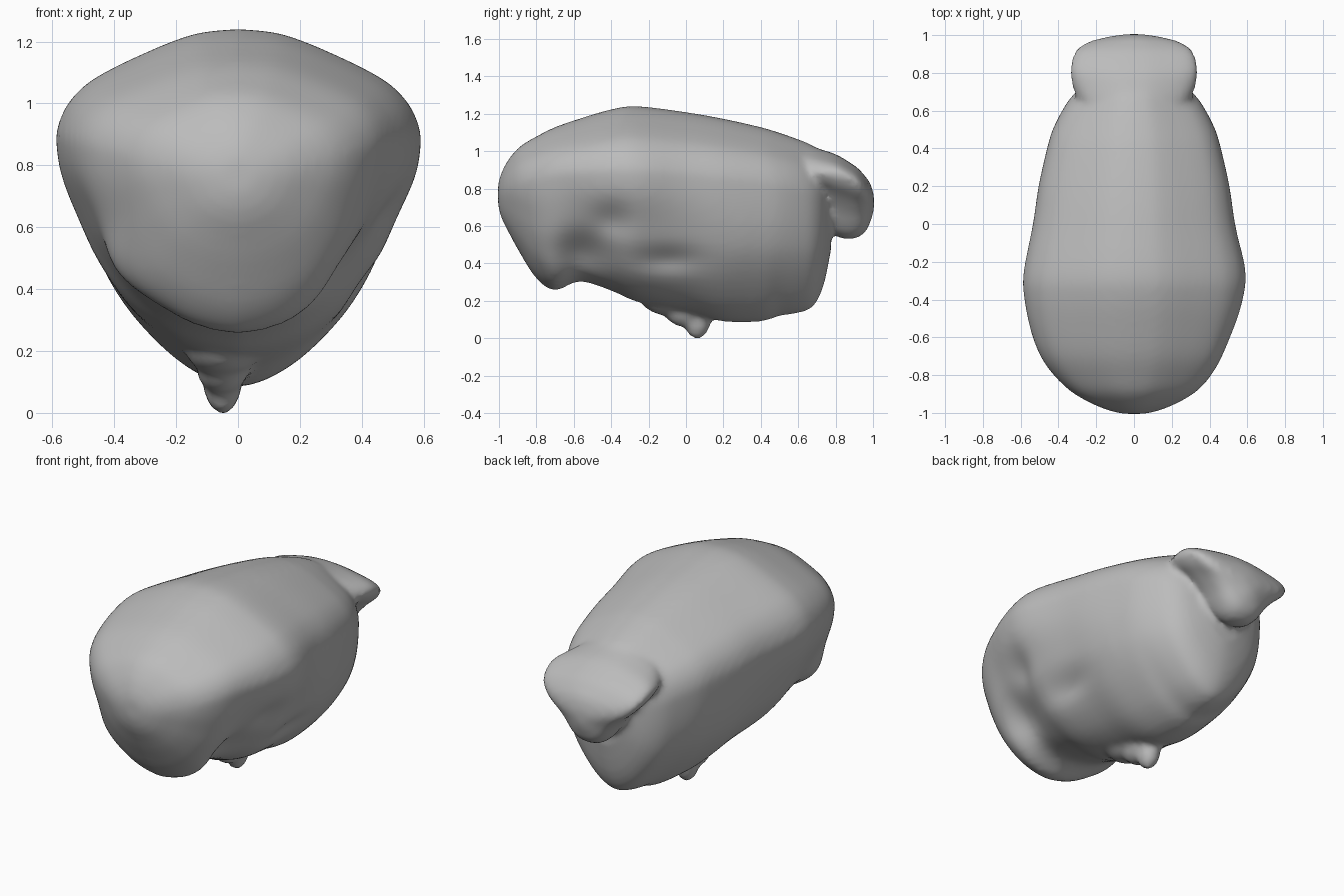
import bpy, bmesh, math
from mathutils import Vector

default = bpy.data.objects.get("Cube")
if default:
    bpy.data.objects.remove(default, do_unlink=True)

grey = bpy.data.materials.new("stone grey")
grey.use_nodes = True
grey.diffuse_color = (0.5, 0.5, 0.5, 1)
grey.node_tree.nodes["Principled BSDF"].inputs["Base Color"].default_value = grey.diffuse_color


def smooth_path(points, steps):
    """Catmull-Rom curve through tuples of any length."""
    pts = [Vector(p) for p in points]
    result = []
    for i in range(len(pts) - 1):
        a, b, c, d = pts[max(i - 1, 0)], pts[i], pts[i + 1], pts[min(i + 2, len(pts) - 1)]
        for s in range(steps):
            t = s / steps
            result.append(b + ((c - a) * t + (a * 2 - b * 5 + c * 4 - d) * t ** 2
                               + (b * 3 - a - c * 3 + d) * t ** 3) / 2)
    return result + [pts[-1]]


def cross_section(upper, lower):
    """Closed smooth outline from the right halves of its roof and underside."""
    half = smooth_path(upper + lower, 3)
    return half + [Vector((-p.x, p.y)) for p in reversed(half[1:-1])]


def loft(bm, rows, front, rear):
    """Skin rings placed along y, blending from the front outline to the rear one.
    row = y, half width, top, widest level, bottom."""
    rings = []
    for y, width, top, mid, bottom in smooth_path(rows, 4):
        blend = min(max((y + .2) / .5, 0), 1)
        outline = [a.lerp(b, blend) for a, b in zip(front, rear)]
        rings.append([bm.verts.new((u * width, y, mid + v * ((top - mid) if v > 0 else (mid - bottom))))
                      for u, v in outline])
    for a, b in zip(rings, rings[1:]):
        for i in range(len(a)):
            j = (i + 1) % len(a)
            bm.faces.new((a[i], a[j], b[j], b[i]))
    bm.faces.new(list(reversed(rings[0])))
    bm.faces.new(rings[-1])


def lump(bm, centre, radii):
    made = bmesh.ops.create_icosphere(bm, subdivisions=3, radius=1)["verts"]
    for v in made:
        v.co = Vector(centre) + Vector([c * r for c, r in zip(v.co, radii)])


def fall_off(co, centre, radii):
    d = sum(((c - m) / r) ** 2 for c, m, r in zip(co, centre, radii))
    return math.exp(-d)


bm = bmesh.new()
roof = [(0, 1), (.2, .97), (.36, .89), (.52, .78), (.7, .64), (.84, .5), (.94, .32), (.99, .13)]

# Heavy torso, broad at the shoulders, fuller in the flanks behind
chest_lower = [(1, 0), (.97, -.17), (.88, -.37), (.77, -.57), (.6, -.77), (.38, -.91), (.18, -.975), (0, -1)]
flank_lower = [(1, 0), (.99, -.17), (.95, -.34), (.86, -.51), (.68, -.69), (.42, -.87), (.18, -.97), (0, -1)]
torso = [
    (-1.005, .06, .81, .75, .69), (-.985, .14, .87, .76, .62), (-.95, .225, .935, .78, .55),
    (-.89, .33, 1.005, .8, .44), (-.8, .425, 1.06, .82, .3), (-.7, .495, 1.11, .84, .235),
    (-.57, .545, 1.155, .85, .285), (-.4, .58, 1.205, .86, .235), (-.26, .585, 1.222, .86, .175),
    (0, .535, 1.19, .84, .12), (.2, .505, 1.155, .82, .07), (.4, .46, 1.11, .8, .07),
    (.5, .43, 1.08, .78, .1), (.6, .38, 1.045, .76, .115), (.68, .325, 1.01, .73, .15),
    (.735, .25, .96, .7, .26), (.775, .13, .88, .64, .45),
]
loft(bm, torso, cross_section(roof, chest_lower), cross_section(roof, flank_lower))

# Small head with side ears and a drooping muzzle
head_lower = [(1, 0), (.9, -.18), (.72, -.34), (.53, -.56), (.36, -.82), (.2, -.96), (0, -1)]
head_outline = cross_section(roof, head_lower)
head = [
    (.58, .26, 1.03, .87, .72), (.65, .295, 1.015, .86, .7), (.71, .32, .995, .86, .64),
    (.8, .34, .965, .86, .53), (.87, .33, .925, .84, .51), (.92, .31, .89, .81, .52),
    (.96, .255, .845, .77, .55), (.985, .17, .81, .74, .6), (1.005, .06, .75, .71, .66),
]
loft(bm, head, head_outline, head_outline)

# Belly nub with its tapering root
for centre, radii in [
    ((-.05, .06, .09), (.065, .075, .115)), ((-.05, 0, .13), (.085, .12, .09)),
    ((-.05, -.08, .19), (.12, .16, .09)),
]:
    lump(bm, centre, radii)

# Fuse everything into a single skin
mesh = bpy.data.meshes.new("animal_body")
bmesh.ops.recalc_face_normals(bm, faces=bm.faces)
bm.to_mesh(mesh)
bm.free()
body = bpy.data.objects.new("animal_body", mesh)
bpy.context.collection.objects.link(body)
bpy.context.view_layer.objects.active = body
body.select_set(True)
remesh = body.modifiers.new("fuse", "REMESH")
remesh.mode = "VOXEL"
remesh.voxel_size = .018
soften = body.modifiers.new("soften", "SMOOTH")
soften.factor = .5
soften.iterations = 8
for name in ("fuse", "soften"):
    bpy.ops.object.modifier_apply(modifier=name)

# Sideways swells and hollows: depth, centre, reach
reliefs = [
    (-.08, (.4, -.55, .42), (.2, .16, .14)),    # hollow beside the chest
    (-.035, (.5, -.65, .75), (.2, .2, .25)),    # slimmer left shoulder
    (-.04, (.53, -.4, .6), (.15, .11, .1)),     # crease under the elbow
    (-.03, (.42, -.1, .4), (.2, .16, .07)),     # fold above the belly
    (.008, (.57, -.22, .8), (.15, .12, .2)),    # elbow bulge
    (-.04, (-.38, -.68, .42), (.14, .16, .13)),  # right side of the chest
]
for v in body.data.vertices:
    v.co.x += sum(depth * fall_off(v.co, centre, reach) for depth, centre, reach in reliefs)

# Settle onto the ground
floor = min(v.co.z for v in body.data.vertices)
for v in body.data.vertices:
    v.co.z -= floor

body.data.materials.clear()
body.data.materials.append(grey)
bpy.ops.object.shade_smooth()
